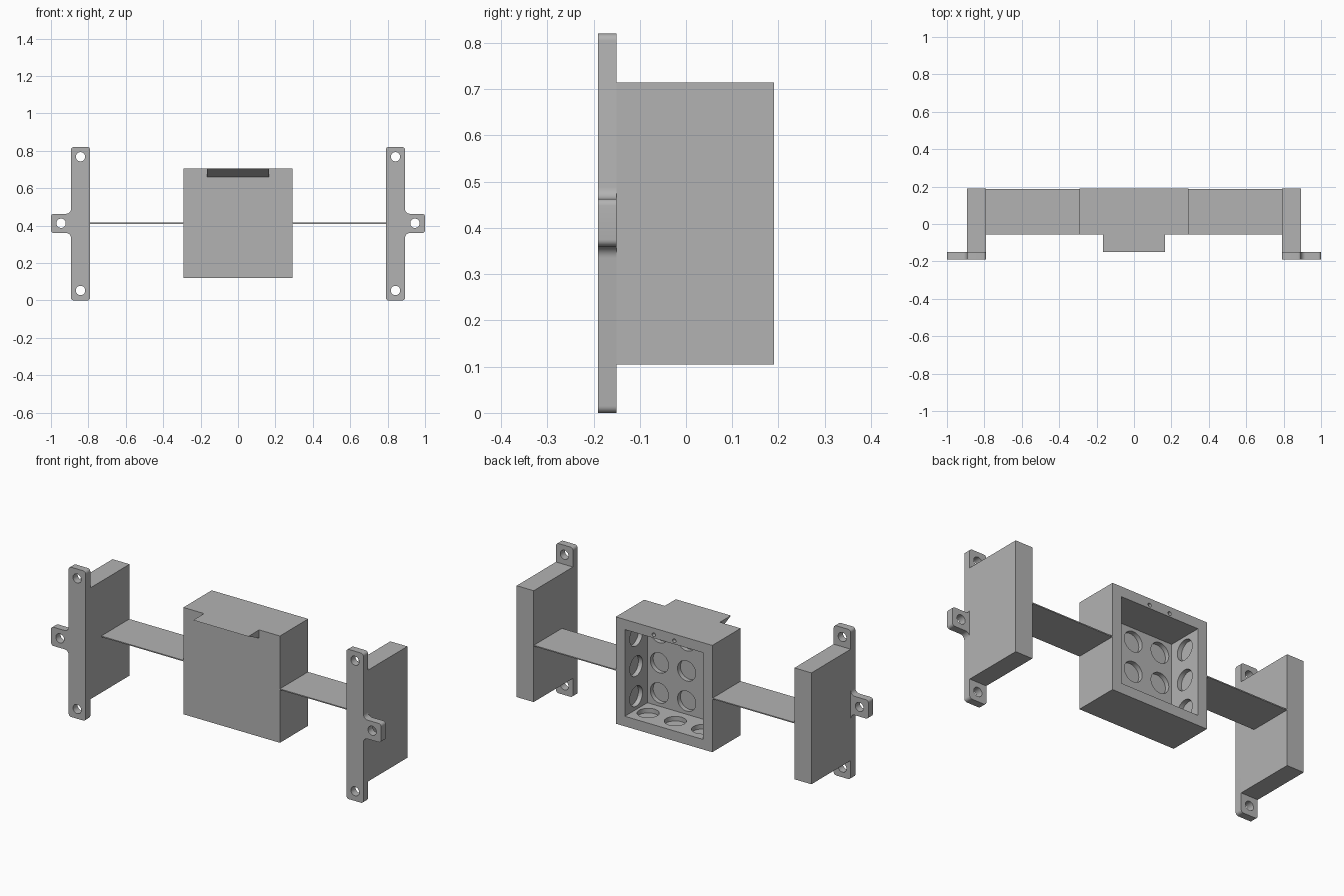
import bpy, bmesh, math
from mathutils import Vector, Matrix

if "Cube" in bpy.data.objects:
    bpy.data.objects.remove(bpy.data.objects["Cube"])

grey = bpy.data.materials.new("light_grey_plastic")
grey.diffuse_color = (0.45, 0.45, 0.45, 1)
grey.use_nodes = True
grey.node_tree.nodes["Principled BSDF"].inputs["Base Color"].default_value = grey.diffuse_color


def finish(name, bm):
    bmesh.ops.recalc_face_normals(bm, faces=bm.faces)
    me = bpy.data.meshes.new(name)
    bm.to_mesh(me)
    bm.free()
    me.materials.append(grey)
    ob = bpy.data.objects.new(name, me)
    bpy.context.collection.objects.link(ob)
    return ob


def add_box(bm, x, y, z):
    m = Matrix.Translation([(a + b) / 2 for a, b in (x, y, z)])
    s = Matrix.Diagonal([b - a for a, b in (x, y, z)] + [1])
    bmesh.ops.create_cube(bm, size=1, matrix=m @ s)


def add_cyl(bm, a, b, r, n=40):
    a, b = Vector(a), Vector(b)
    rot = (b - a).to_track_quat('Z', 'Y').to_matrix().to_4x4()
    bmesh.ops.create_cone(bm, cap_ends=True, segments=n, radius1=r, radius2=r,
                          depth=(b - a).length,
                          matrix=Matrix.Translation((a + b) / 2) @ rot)


def box(name, x, y, z):
    bm = bmesh.new()
    add_box(bm, x, y, z)
    return finish(name, bm)


def rounded(corners, steps=6):
    """Outline from (x, z, radius) corners, each replaced by an arc."""
    pts = []
    for i, (x, z, r) in enumerate(corners):
        p = Vector((x, z))
        u = (Vector(corners[i - 1][:2]) - p).normalized()
        v = (Vector(corners[(i + 1) % len(corners)][:2]) - p).normalized()
        c = p + (u + v) * r                      # all corners are square
        for k in range(steps + 1):
            t = math.pi / 2 * k / steps
            pts.append(c - v * r * math.cos(t) - u * r * math.sin(t))
    return pts


def prism(name, pts, to3d, depth):
    bm = bmesh.new()
    f = bm.faces.new([bm.verts.new(to3d(*p)) for p in pts])
    new = bmesh.ops.extrude_face_region(bm, geom=[f])["geom"]
    bmesh.ops.translate(bm, vec=depth,
                        verts=[v for v in new if isinstance(v, bmesh.types.BMVert)])
    return finish(name, bm)


def cut(ob, bm):
    cutter = finish("cutter", bm)
    cutter.hide_render = True
    mod = ob.modifiers.new("cut", 'BOOLEAN')
    mod.operation, mod.solver, mod.object = 'DIFFERENCE', 'EXACT', cutter
    dg = bpy.context.evaluated_depsgraph_get()
    me = bpy.data.meshes.new_from_object(ob.evaluated_get(dg))
    ob.modifiers.clear()
    ob.data = me
    bpy.data.objects.remove(cutter)


def smooth(ob):
    ob.data.shade_smooth()
    ob.data.set_sharp_from_angle(angle=math.radians(30))


def mirror(ob):
    ob.modifiers.new("mirror", 'MIRROR').use_mirror_merge = False


MID = 0.4125   # height of the centre line

# Mounting flange with side ear and three screw holes
R, F = 0.015, 0.025
outline = rounded([(0.79, 0, R), (0.893, 0, R), (0.893, 0.36, F), (1.0, 0.36, R),
                   (1.0, 0.463, R), (0.893, 0.463, F), (0.893, 0.82, R), (0.79, 0.82, R)])
flange = prism("mounting_flange", outline, lambda x, z: (x, -0.19, z), (0, 0.04, 0))
bm = bmesh.new()
for x, z in ((0.842, 0.768), (0.842, 0.053), (0.946, MID)):
    add_cyl(bm, (x, -0.25, z), (x, -0.1, z), 0.025, 32)
cut(flange, bm)
smooth(flange)
mirror(flange)

# Solid end block behind each flange
mirror(box("end_block", (0.79, 0.893), (-0.15, 0.19), (0.105, 0.715)))

# Thin web joining the end blocks to the centre case
mirror(box("thin_web", (0.285, 0.795), (-0.055, 0.188), (MID - 0.003, MID + 0.003)))

# Centre case, open at the back
H, W = 0.2925, 0.2375
case = box("centre_case", (-H, H), (-0.055, 0.19), (MID - H, MID + H))
bm = bmesh.new()
add_box(bm, (-W, W), (-0.005, 0.3), (MID - W, MID + W))
cut(case, bm)

# Round pockets in the case floor, both sides and bottom wall
bm = bmesh.new()
grid = (-0.165, 0, 0.165)
PR, PD, PY = 0.055, 0.025, 0.092
for a in grid:
    for b in grid:
        add_cyl(bm, (a, -0.005 - PD, MID + b), (a, 0.005, MID + b), PR)
    for s in (-1, 1):
        add_cyl(bm, (s * (W - 0.01), PY, MID + a), (s * (W + PD), PY, MID + a), PR)
    add_cyl(bm, (a, PY, MID - W - PD), (a, PY, MID - W + 0.01), PR)
# Two small pin holes in the top rim
for s in (-1, 1):
    add_cyl(bm, (s * 0.062, 0.1, MID + 0.256), (s * 0.062, 0.25, MID + 0.256), 0.01, 20)
cut(case, bm)
smooth(case)

# Wedge-shaped lip on the front top edge
prism("front_lip", [(-0.055, MID + H), (-0.15, MID + H), (-0.055, 0.66)],
      lambda y, z: (-0.167, y, z), (0.334, 0, 0))
